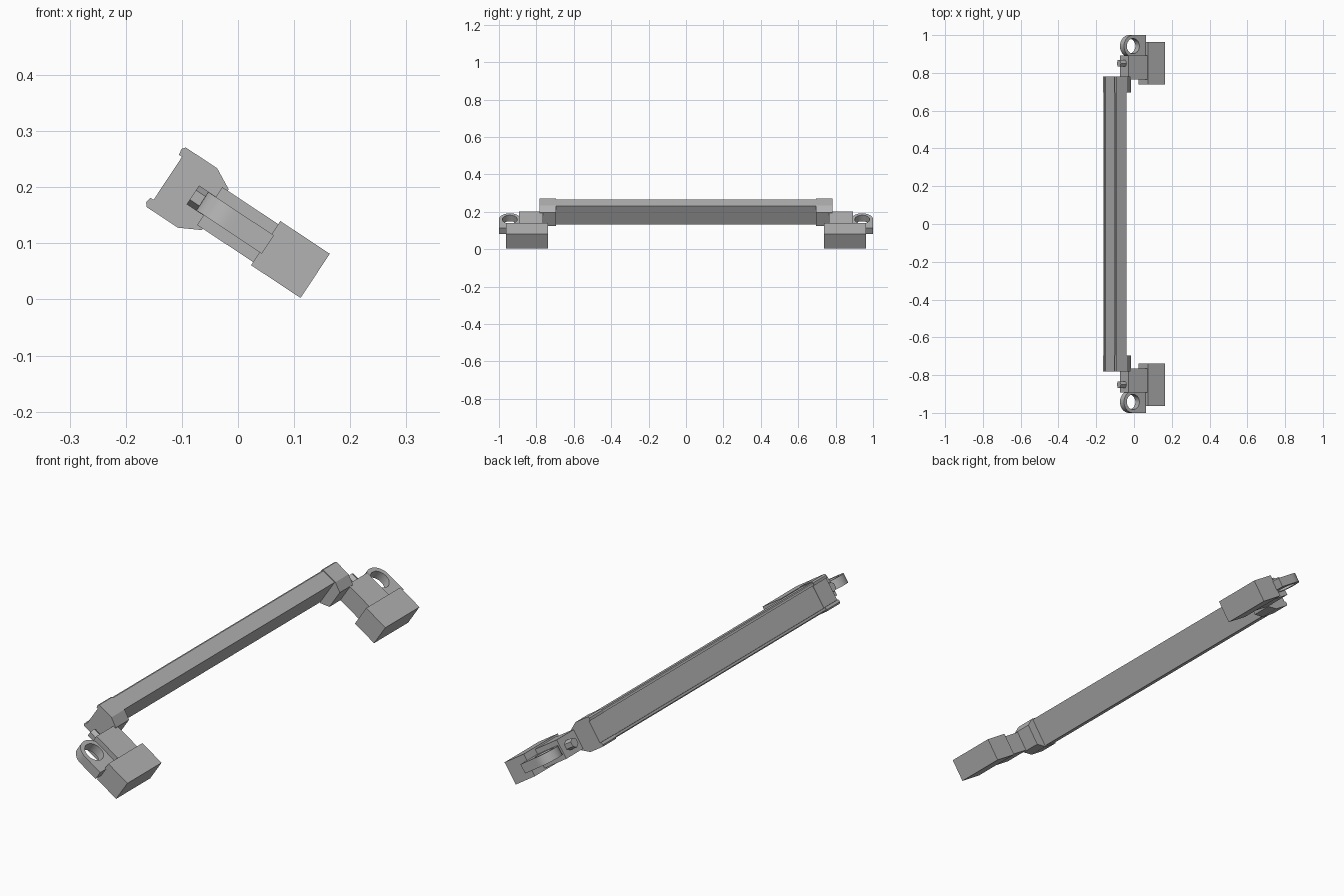
import bpy, bmesh, math
from mathutils import Matrix

cube = bpy.data.objects.get("Cube")
if cube:
    bpy.data.objects.remove(cube)

metal = bpy.data.materials.new("grey_metal")
metal.use_nodes = True
GREY = (0.45, 0.45, 0.45, 1)
metal.diffuse_color = GREY
metal.node_tree.nodes["Principled BSDF"].inputs["Base Color"].default_value = GREY

# Parts are built upright (x = depth, y = length, z = width), then tilted
TILT = Matrix.Rotation(math.radians(33.5), 4, 'Y')
MID = 0.111   # centre line of the width


def finish(name, bm, side=1, smooth=False):
    bmesh.ops.transform(bm, matrix=TILT @ Matrix.Diagonal((1, side, 1, 1)), verts=bm.verts)
    bmesh.ops.recalc_face_normals(bm, faces=bm.faces)
    mesh = bpy.data.meshes.new(name)
    bm.to_mesh(mesh)
    bm.free()
    mesh.materials.append(metal)
    obj = bpy.data.objects.new(name, mesh)
    bpy.context.collection.objects.link(obj)
    if smooth:
        bpy.ops.object.select_all(action='DESELECT')
        obj.select_set(True)
        bpy.context.view_layer.objects.active = obj
        bpy.ops.object.shade_smooth_by_angle(angle=math.radians(30))


def extrude(name, half, y0, y1, side=1):
    """Sweep a half profile of (depth, half width), mirrored in width, along y."""
    outline = [(d, MID + w) for d, w in half] + [(d, MID - w) for d, w in reversed(half)]
    bm = bmesh.new()
    ends = [[bm.verts.new((d, y, w)) for d, w in outline] for y in (y0, y1)]
    n = len(outline)
    for ring in ends:
        bm.faces.new(ring)
    for i in range(n):
        j = (i + 1) % n
        bm.faces.new((ends[0][i], ends[0][j], ends[1][j], ends[1][i]))
    finish(name, bm, side)


def lug(name, side):
    """Plate with one round end and a through hole."""
    cu, cy, hole, outer, length, thick = -0.092, 0.942, 0.04, 0.058, 0.0825, 0.0195
    corner = math.atan2(outer, length)
    angles = sorted([math.radians(a) for a in range(-180, 180, 10)] + [corner, -corner])
    bm = bmesh.new()
    loops = []
    for a in angles:
        c, s = math.cos(a), math.sin(a)
        r = outer
        if c > 1e-6:
            r = min(length / c, outer / max(abs(s), 1e-6))
        loops.append([bm.verts.new((cu + q * c, cy + q * s, MID + h))
                      for q, h in ((hole, -thick), (r, -thick), (r, thick), (hole, thick))])
    for i, a in enumerate(loops):
        b = loops[(i + 1) % len(loops)]
        for k in range(4):
            m = (k + 1) % 4
            bm.faces.new((a[k], a[m], b[m], b[k]))
    finish(name, bm, side, True)


def bolt(name, side):
    bm = bmesh.new()
    place = Matrix.Translation((-0.145, 0.85, MID)) @ Matrix.Rotation(math.pi / 2, 4, 'Y')
    bmesh.ops.create_cone(bm, cap_ends=True, segments=6, radius1=0.02, radius2=0.02,
                          depth=0.05, matrix=place @ Matrix.Rotation(math.pi / 2, 4, 'Z'))
    finish(name, bm, side)


# Long bar with raised lips along its back edges
extrude("bar", [(-0.162, 0.06), (-0.224, 0.06), (-0.229, 0.056),
                (-0.229, 0.047), (-0.222, 0.047)], -0.7, 0.7)

CAP = [(-0.122, 0.0435), (-0.16, 0.0635), (-0.227, 0.0635),
       (-0.232, 0.057), (-0.23, 0.046), (-0.2235, 0.046)]

# End fittings, mirrored front to back
for side, end in ((-1, "front"), (1, "back")):
    extrude(end + "_cap", CAP, 0.695, 0.782, side)
    extrude(end + "_arm", [(-0.134, 0.0405), (-0.012, 0.0405)], 0.765, 0.893, side)
    extrude(end + "_block", [(-0.0143, 0.0472), (0.0915, 0.0472)], 0.738, 0.963, side)
    lug(end + "_lug", side)
    bolt(end + "_bolt", side)
